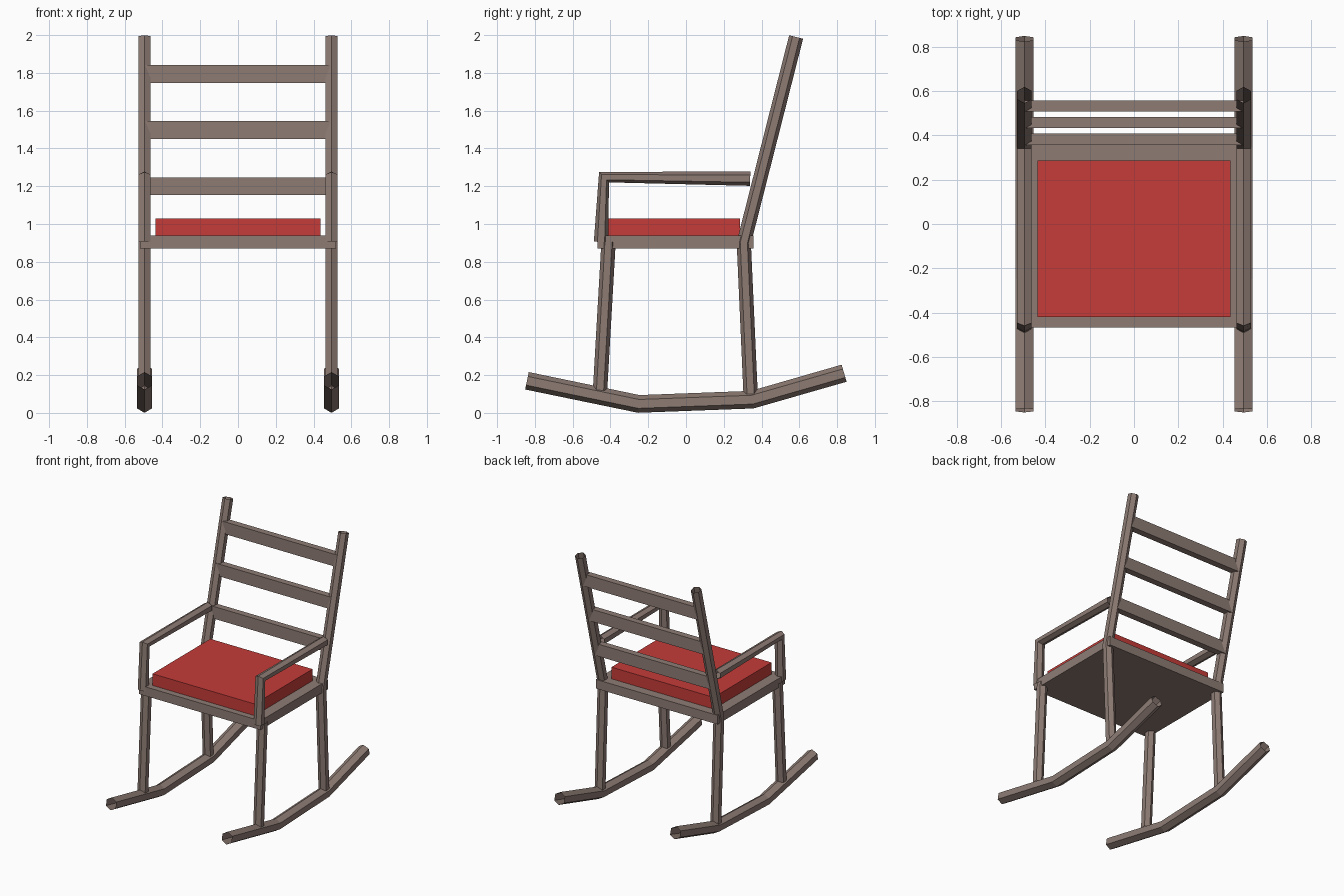
import bpy, bmesh, math
from mathutils import Vector

if "Cube" in bpy.data.objects:
    bpy.data.objects.remove(bpy.data.objects["Cube"])


def material(name, rgb):
    m = bpy.data.materials.new(name)
    m.diffuse_color = (*rgb, 1)
    m.use_nodes = True
    m.node_tree.nodes["Principled BSDF"].inputs["Base Color"].default_value = m.diffuse_color
    return m


WOOD = material("wood", (0.27, 0.20, 0.175))
RED = material("red_fabric", (0.56, 0.045, 0.04))


def finish(bm, name, mat):
    bmesh.ops.recalc_face_normals(bm, faces=bm.faces)
    me = bpy.data.meshes.new(name)
    bm.to_mesh(me)
    bm.free()
    me.materials.append(mat)
    ob = bpy.data.objects.new(name, me)
    bpy.context.collection.objects.link(ob)
    return ob


def box(name, lo, hi, mat=WOOD):
    bm = bmesh.new()
    bmesh.ops.create_cube(bm, size=1)
    for v in bm.verts:
        v.co = [l + (c + 0.5) * (h - l) for c, l, h in zip(v.co, lo, hi)]
    return finish(bm, name, mat)


def hex_rod(name, path, r, x):
    """Open-ended six-sided rod following (y, z) points in the plane at x."""
    pts = [Vector((x, y, z)) for y, z in path]
    dirs = [(b - a).normalized() for a, b in zip(pts, pts[1:])]
    bm = bmesh.new()
    rings = []
    for i, p in enumerate(pts):
        t = (dirs[max(i - 1, 0)] + dirs[min(i, len(dirs) - 1)]).normalized()
        n = Vector((0, -t.z, t.y))          # corners point along n, flats face x
        ring = []
        for k in range(6):
            a = math.tau * k / 6
            ring.append(bm.verts.new(p + r * (math.cos(a) * n + Vector((math.sin(a), 0, 0)))))
        rings.append(ring)
    for r0, r1 in zip(rings, rings[1:]):
        for k in range(6):
            j = (k + 1) % 6
            bm.faces.new((r0[k], r0[j], r1[j], r1[k]))
    # outward normals: flip if the first face points to the rod axis
    ob = finish(bm, name, WOOD)
    f = ob.data.polygons[0]
    mid = (pts[0] + pts[1]) / 2
    if f.normal.dot(f.center - mid) < 0:
        ob.data.flip_normals()
    return ob


# Rods on both sides: runners, legs, back posts, armrests
for side, x in (("left", -0.495), ("right", 0.495)):
    hex_rod(f"{side}_runner", [(-0.842, 0.17), (-0.25, 0.0475), (0.35, 0.07), (0.837, 0.21)], 0.047, x)
    hex_rod(f"{side}_front_leg", [(-0.455, 0.12), (-0.41, 0.905)], 0.038, x)
    hex_rod(f"{side}_back_post", [(0.342, 0.1), (0.306, 0.9), (0.583, 1.99)], 0.038, x)
    hex_rod(f"{side}_armrest", [(-0.45, 0.905), (-0.434, 1.248), (0.34, 1.24)], 0.038, x)

# Seat board and cushion
box("seat", (-0.52, -0.468, 0.87), (0.52, 0.357, 0.94))
box("cushion", (-0.437, -0.42, 0.935), (0.437, 0.286, 1.03), RED)

# Three upright back slats
for i in range(3):
    y, z = 0.383 + 0.075 * i, 1.2 + 0.297 * i
    box(f"back_slat_{i + 1}", (-0.495, y - 0.025, z - 0.047), (0.495, y + 0.025, z + 0.047))
